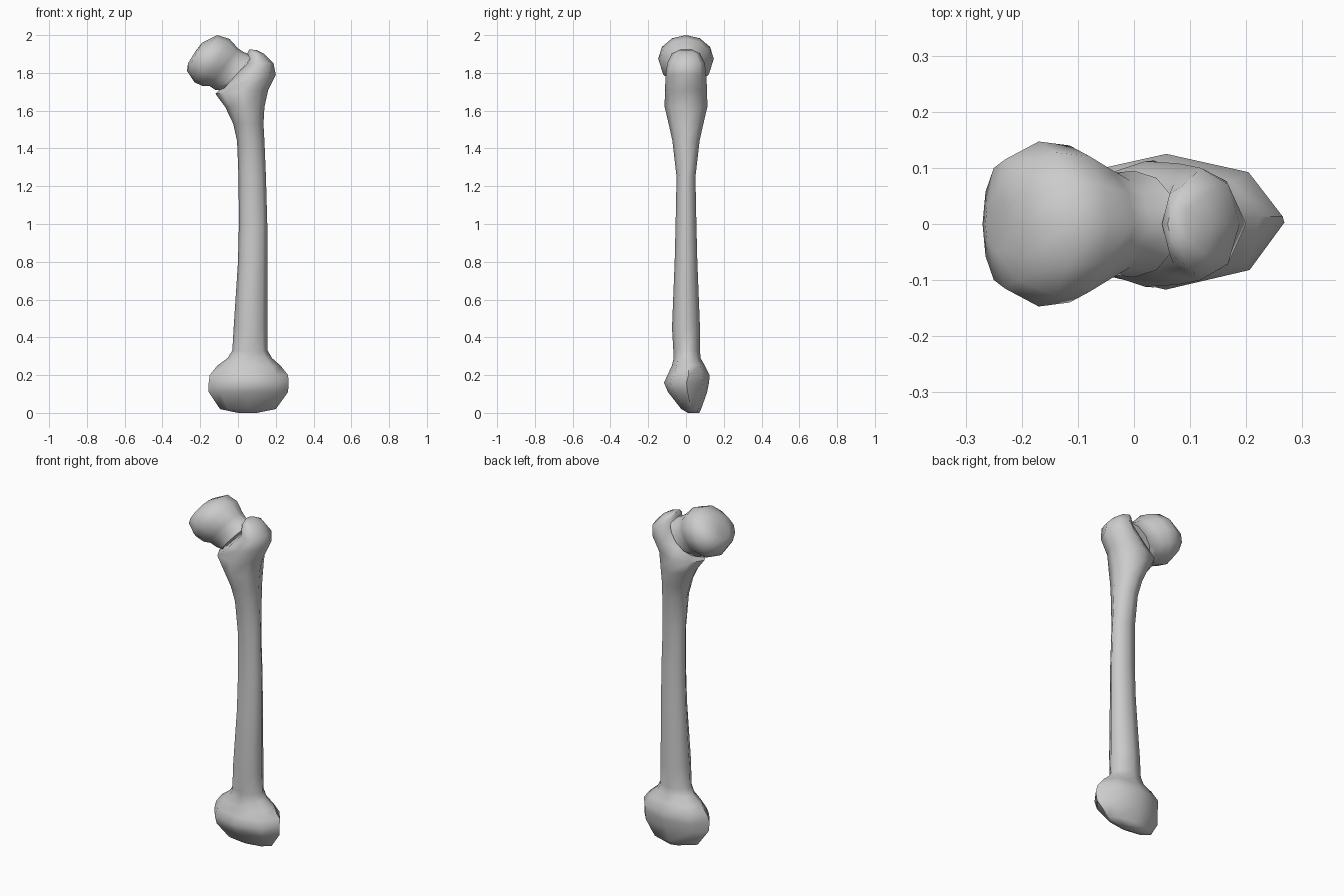
import bpy, bmesh, math
from mathutils import Vector


def loft(name, rings, sides, angle):
    """Skin rings given as (x1, z1, x2, z2, y_front, y_back)."""
    bm = bmesh.new()
    loops = []
    for x1, z1, x2, z2, yf, yb in rings:
        centre = Vector(((x1 + x2) / 2, (yf + yb) / 2, (z1 + z2) / 2))
        u = Vector(((x2 - x1) / 2, 0, (z2 - z1) / 2))
        v = Vector((0, (yb - yf) / 2, 0))
        loops.append([bm.verts.new(centre + u * math.cos(t) + v * math.sin(t))
                      for t in (math.tau * i / sides for i in range(sides))])
    for a, b in zip(loops, loops[1:]):
        for i in range(sides):
            j = (i + 1) % sides
            bm.faces.new((a[i], a[j], b[j], b[i]))
    bm.faces.new(loops[0][::-1])
    bm.faces.new(loops[-1])
    bmesh.ops.recalc_face_normals(bm, faces=bm.faces)
    mesh = bpy.data.meshes.new(name)
    bm.to_mesh(mesh)
    bm.free()
    obj = bpy.data.objects.new(name, mesh)
    bpy.context.collection.objects.link(obj)
    bpy.ops.object.select_all(action='DESELECT')
    obj.select_set(True)
    bpy.context.view_layer.objects.active = obj
    bpy.ops.object.shade_smooth_by_angle(angle=math.radians(angle))
    return obj


def level(z, x1, x2, yf, yb):
    return (x1, z, x2, z, yf, yb)


# Knee end, shaft and outer knob at the hip, as one skin
loft("thigh_bone_shaft", [
    level(0.00, 0.00, 0.10, 0.01, 0.07),
    level(0.02, -0.095, 0.20, -0.025, 0.08),
    level(0.11, -0.155, 0.265, -0.095, 0.112),
    level(0.16, -0.155, 0.268, -0.117, 0.122),
    level(0.20, -0.15, 0.265, -0.098, 0.125),
    level(0.25, -0.11, 0.225, -0.075, 0.10),
    level(0.29, -0.055, 0.18, -0.065, 0.077),
    level(0.33, -0.03, 0.157, -0.067, 0.074),
    level(0.45, -0.023, 0.155, -0.074, 0.074),
    level(0.80, 0.00, 0.155, -0.06, 0.06),
    level(1.00, 0.005, 0.155, -0.055, 0.055),
    level(1.25, 0.003, 0.148, -0.05, 0.05),
    level(1.44, -0.005, 0.14, -0.072, 0.072),
    level(1.53, -0.025, 0.135, -0.092, 0.092),
    level(1.62, -0.068, 0.14, -0.113, 0.113),
    (-0.12, 1.69, 0.16, 1.71, -0.112, 0.112),
    (-0.04, 1.76, 0.20, 1.79, -0.108, 0.108),
    (0.05, 1.85, 0.188, 1.85, -0.10, 0.10),
    (0.05, 1.905, 0.14, 1.90, -0.075, 0.075),
    (0.06, 1.925, 0.10, 1.92, -0.035, 0.035),
], 8, 60)

# Tilted neck and ball of the hip joint
loft("hip_ball_and_neck", [
    (0.08, 1.89, -0.08, 1.71, -0.095, 0.095),
    (0.03, 1.91, -0.12, 1.71, -0.09, 0.09),
    (0.00, 1.93, -0.15, 1.73, -0.11, 0.11),
    (-0.045, 1.98, -0.185, 1.73, -0.14, 0.14),
    (-0.11, 2.00, -0.23, 1.75, -0.147, 0.147),
    (-0.19, 1.96, -0.27, 1.81, -0.115, 0.115),
    (-0.225, 1.915, -0.265, 1.85, -0.05, 0.05),
], 12, 60)
